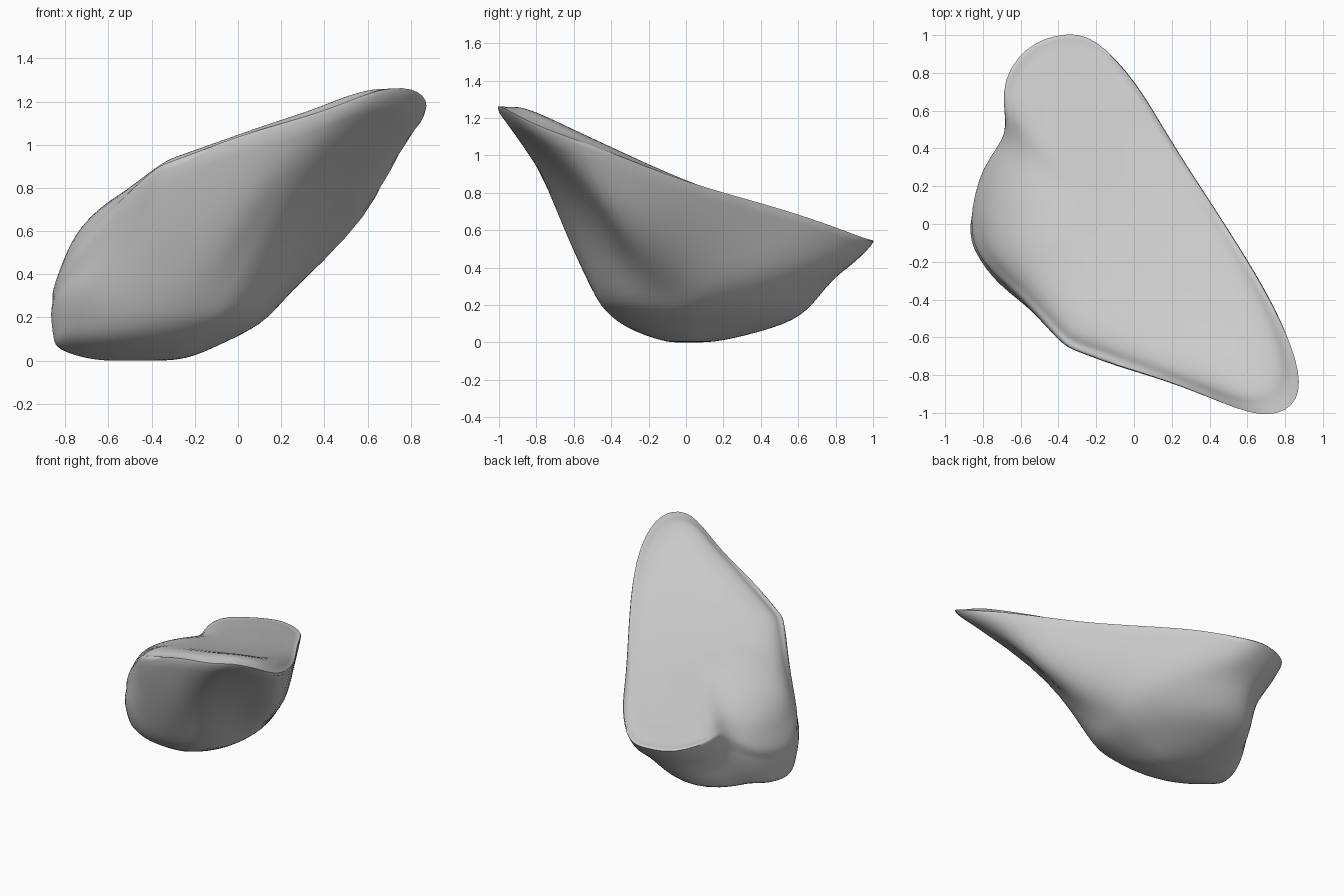
import bpy
import bmesh
from mathutils import Vector

default_cube = bpy.data.objects.get("Cube")
if default_cube:
    bpy.data.objects.remove(default_cube, do_unlink=True)

# Widest outline of the stone, counter-clockwise from the raised tip
RIM = [
    (.82, -.95, 1.22), (.86, -.77, 1.13), (.74, -.44, 1.01), (.48, 0, .85),
    (.21, .42, .73), (.01, .74, .63), (-.2, .96, .55), (-.38, 1, .54),
    (-.57, .92, .54), (-.69, .7, .56), (-.68, .49, .51), (-.79, .3, .38),
    (-.855, .02, .33), (-.79, -.2, .44), (-.61, -.38, .65), (-.41, -.6, .84),
    (-.26, -.69, .91), (.1, -.81, 1.05), (.4, -.92, 1.14), (.65, -1, 1.23),
]

# Outline of the bowl-shaped underside at about a quarter of the height
BOWL = [
    (.12, -.4), (.2, -.28), (.24, -.12), (.24, .05), (.17, .25),
    (.04, .48), (-.14, .68), (-.32, .77), (-.48, .74), (-.61, .6),
    (-.7, .43), (-.8, .25), (-.865, 0), (-.83, -.16), (-.71, -.32),
    (-.53, -.44), (-.36, -.5), (-.2, -.52), (-.07, -.51), (.02, -.48),
]
BOWL_HEIGHT = .32

# How far the flank reaches out towards the rim; low values hollow out the tip
FLANK_REACH = {18: .42, 19: .37, 0: .36, 1: .43, 2: .69, 3: .64,
               4: .65, 5: .64, 6: .62}


def top_height(x, y):
    """Gently dished, sloping top surface."""
    return .83 + .12 * x - .3 * y + .07 * y * y - .07 * x * y


def base_ring(points, centre_x, scale_x, scale_y, rise):
    return [Vector((centre_x + (p.x - centre_x) * scale_x, p.y * scale_y, p.z * rise))
            for p in points]


def flank_ring(lower, upper):
    ring = []
    for i, (low, high) in enumerate(zip(lower, upper)):
        p = low.lerp(high, FLANK_REACH.get(i, .57))
        p.z = (low.z + high.z) / 2
        ring.append(p)
    return ring


def top_ring(points, scale, blend):
    centre = Vector((-.05, -.05, 0))
    ring = []
    for edge in points:
        p = centre.lerp(edge, scale)
        p.z = edge.z + (top_height(p.x, p.y) - edge.z) * blend
        ring.append(p)
    return ring


def pass_through(obj, targets, rounds=6):
    """Move the cage so the smoothed surface runs through the target points."""
    for _ in range(rounds):
        graph = bpy.context.evaluated_depsgraph_get()
        surface = obj.evaluated_get(graph).data
        gaps = [t - surface.vertices[i].co for i, t in enumerate(targets)]
        for vert, gap in zip(obj.data.vertices, gaps):
            vert.co += gap * .8
        obj.data.update()
        obj.update_tag()
        bpy.context.view_layer.update()


# Stack of rings from the base, out to the rim, and in over the top
rim = [Vector(p) for p in RIM]
bowl = [Vector((x, y, min(BOWL_HEIGHT, edge.z * .62)))
        for (x, y), edge in zip(BOWL, rim)]
rings = [
    base_ring(bowl, -.56, .39, .26, .04),
    base_ring(bowl, -.72, .67, .6, .25),
    base_ring(bowl, -.79, .86, .83, .54),
    bowl,
    flank_ring(bowl, rim),
    rim,
    top_ring(rim, .95, .28),
    top_ring(rim, .88, .56),
    top_ring(rim, .72, .84),
    top_ring(rim, .45, 1),
    top_ring(rim, .2, 1),
]
RIM_LEVEL = 5

# Skin the rings into one closed body with a point at each pole
bm = bmesh.new()
levels = [[bm.verts.new(p) for p in ring] for ring in rings]
bottom = bm.verts.new((-.48, 0, 0))
crown = bm.verts.new((-.05, -.05, top_height(-.05, -.05)))
count = len(rim)
for i in range(count):
    j = (i + 1) % count
    for lower, upper in zip(levels, levels[1:]):
        bm.faces.new((lower[i], lower[j], upper[j], upper[i]))
    bm.faces.new((bottom, levels[0][j], levels[0][i]))
    bm.faces.new((crown, levels[-1][i], levels[-1][j]))
bmesh.ops.recalc_face_normals(bm, faces=bm.faces)

# Keep the rim crisp except where the left side rolls over softly
crease = bm.edges.layers.float.new("crease_edge")
edge_loop = levels[RIM_LEVEL]
for i in range(count):
    pair = (edge_loop[i], edge_loop[(i + 1) % count])
    if min(v.co.z for v in pair) > .53 and not 13 <= i <= 15:
        bm.edges.get(pair)[crease] = .4

mesh = bpy.data.meshes.new("stone_body")
bm.to_mesh(mesh)
bm.free()
stone = bpy.data.objects.new("stone_body", mesh)
bpy.context.collection.objects.link(stone)

# Smooth the body
bpy.ops.object.select_all(action='DESELECT')
stone.select_set(True)
bpy.context.view_layer.objects.active = stone
smooth = stone.modifiers.new("smooth", 'SUBSURF')
smooth.levels = smooth.render_levels = 2
pass_through(stone, [v.co.copy() for v in mesh.vertices])
bpy.ops.object.modifier_apply(modifier=smooth.name)
bpy.ops.object.shade_smooth_by_angle(angle=1.0)

# Plain grey stone
grey = bpy.data.materials.new("stone_grey")
grey.use_nodes = True
colour = (.6, .6, .6, 1)
grey.diffuse_color = colour
grey.node_tree.nodes["Principled BSDF"].inputs["Base Color"].default_value = colour
stone.data.materials.append(grey)
